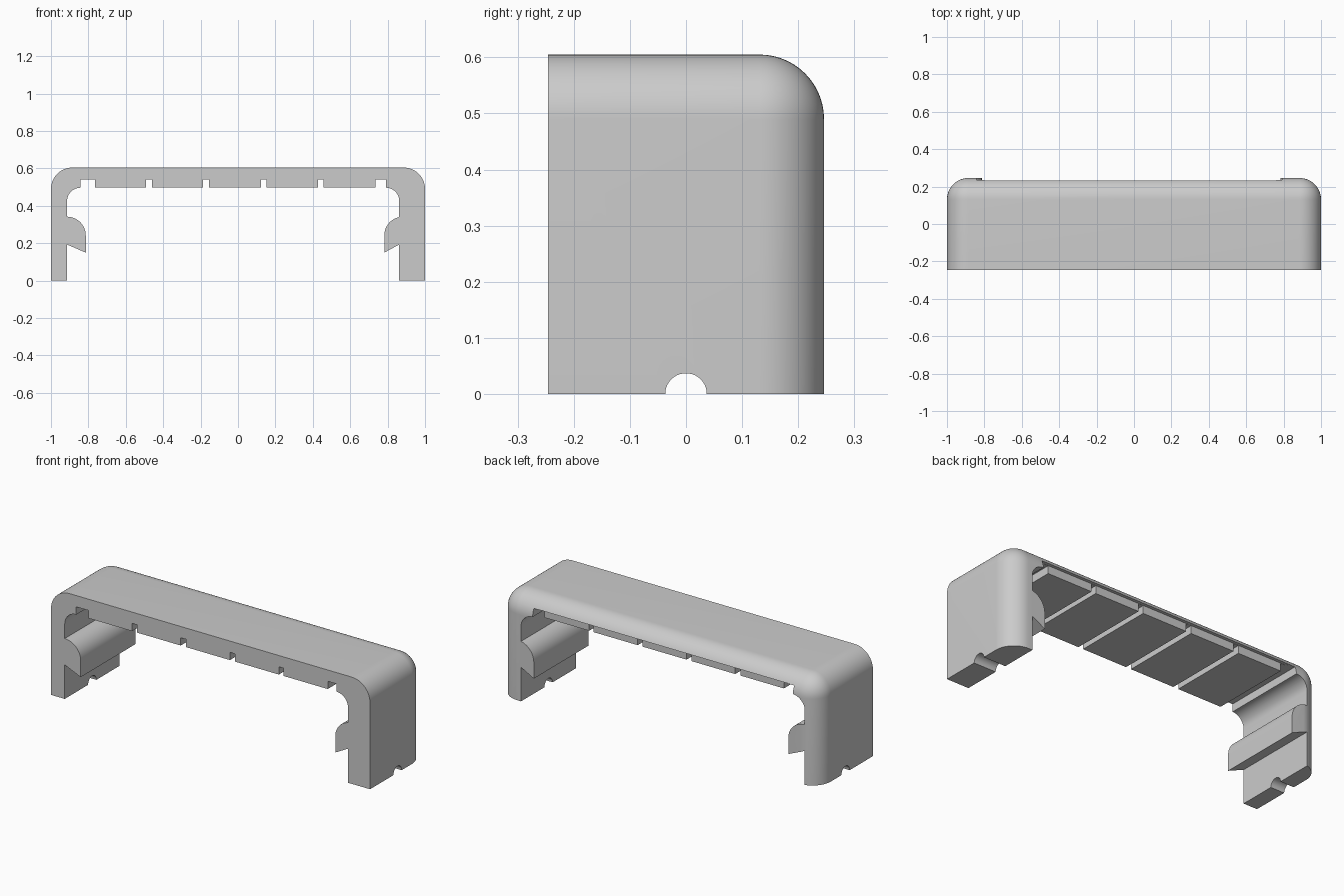
import bpy, bmesh
from math import cos, sin, pi, radians, asin

cube = bpy.data.objects.get("Cube")
if cube:
    bpy.data.objects.remove(cube, do_unlink=True)

BACK, FRONT, TOP = 0.246, -0.246, 0.605
ROUND = 0.115
PAD_Z, ROOF_Z = 0.497, 0.541

grey = bpy.data.materials.new("light grey plastic")
grey.use_nodes = True
grey.diffuse_color = (0.6, 0.6, 0.6, 1)
grey.node_tree.nodes["Principled BSDF"].inputs["Base Color"].default_value = (0.6, 0.6, 0.6, 1)


def make_object(name, bm):
    bmesh.ops.recalc_face_normals(bm, faces=bm.faces[:])
    mesh = bpy.data.meshes.new(name)
    bm.to_mesh(mesh)
    bm.free()
    mesh.materials.append(grey)
    obj = bpy.data.objects.new(name, mesh)
    bpy.context.collection.objects.link(obj)
    return obj


def box(bm, low, high):
    verts = bmesh.ops.create_cube(bm, size=1)["verts"]
    for v in verts:
        v.co = [(a + b) / 2 + c * (b - a) for a, b, c in zip(low, high, v.co)]


def arc(cx, cz, r, start, end, steps=14):
    angles = [start + (end - start) * i / steps for i in range(steps + 1)]
    return [(cx + r * cos(a), cz + r * sin(a)) for a in angles]


def prism(name, points, y0, y1):
    """Closed solid from an x-z outline, running from y0 to y1."""
    bm = bmesh.new()
    near = [bm.verts.new((x, y0, z)) for x, z in points]
    far = [bm.verts.new((x, y1, z)) for x, z in points]
    bm.faces.new(near)
    bm.faces.new(far[::-1])
    for i in range(len(points)):
        bm.faces.new((near[i - 1], far[i - 1], far[i], near[i]))
    return make_object(name, bm)


def cut(target, cutter):
    cutter.hide_render = True
    mod = target.modifiers.new("cut", "BOOLEAN")
    mod.operation = "DIFFERENCE"
    mod.solver = "EXACT"
    mod.object = cutter
    bpy.context.view_layer.objects.active = target
    bpy.ops.object.modifier_apply(modifier=mod.name)
    bpy.data.objects.remove(cutter, do_unlink=True)


# Outer block, rounded along the top ends and the back rim
bm = bmesh.new()
box(bm, (-1, FRONT, 0), (1, BACK, TOP))


def is_rounded(edge):
    x, y, z = (edge.verts[0].co + edge.verts[1].co) / 2
    return (abs(x) > 0.9) + (y > 0.2) + (z > 0.5) == 2


bmesh.ops.bevel(bm, geom=[e for e in bm.edges if is_rounded(e)], offset=ROUND,
                offset_type="OFFSET", segments=14, profile=0.5, affect="EDGES")
bracket = make_object("clip_bracket", bm)


def leg_profile(wall, tip):
    """Inside of one leg on the -x side, from the foot up to the roof notch."""
    r, fillet = 0.1, 0.072
    overlap = max(0, wall - (tip - r))
    points = [(wall, -0.1), (wall, 0.193), (tip, 0.15)]
    points += arc(tip - r, 0.242, r, 0, pi / 2 - asin(overlap / r))
    points += arc(wall + fillet, PAD_Z - fillet, fillet, pi, pi / 2)
    return points + [(wall + fillet, ROOF_Z)]


# Opening under the roof, with hooks on both legs and slots between the pads
left_side = leg_profile(-0.914, -0.814)
right_side = [(-x, z) for x, z in reversed(leg_profile(-0.862, -0.782))]
pads = [(-0.765, -0.492), (-0.46, -0.187), (-0.155, 0.122), (0.152, 0.428), (0.456, 0.735)]
roof = []
for a, b in pads:
    roof += [(a, ROOF_Z), (a, PAD_Z), (b, PAD_Z), (b, ROOF_Z)]
cut(bracket, prism("opening_cutter", left_side + roof + right_side, -1, 1))

# Step behind the pads
bm = bmesh.new()
box(bm, (-0.8, 0.216, 0.45), (0.76, 0.5, ROOF_Z + 0.001))
cut(bracket, make_object("step_cutter", bm))

# Screw hole through both legs and hooks
hole = [(0.037 * cos(i * pi / 20), 0.037 * sin(i * pi / 20)) for i in range(40)]
drill = prism("hole_cutter", hole, -2, 2)
drill.data.transform(((0, 1, 0, 0), (1, 0, 0, 0), (0, 0, 1, 0.245), (0, 0, 0, 1)))
drill.data.flip_normals()
cut(bracket, drill)

bpy.ops.object.select_all(action="DESELECT")
bracket.select_set(True)
bpy.context.view_layer.objects.active = bracket
bpy.ops.object.shade_smooth_by_angle(angle=radians(30))
